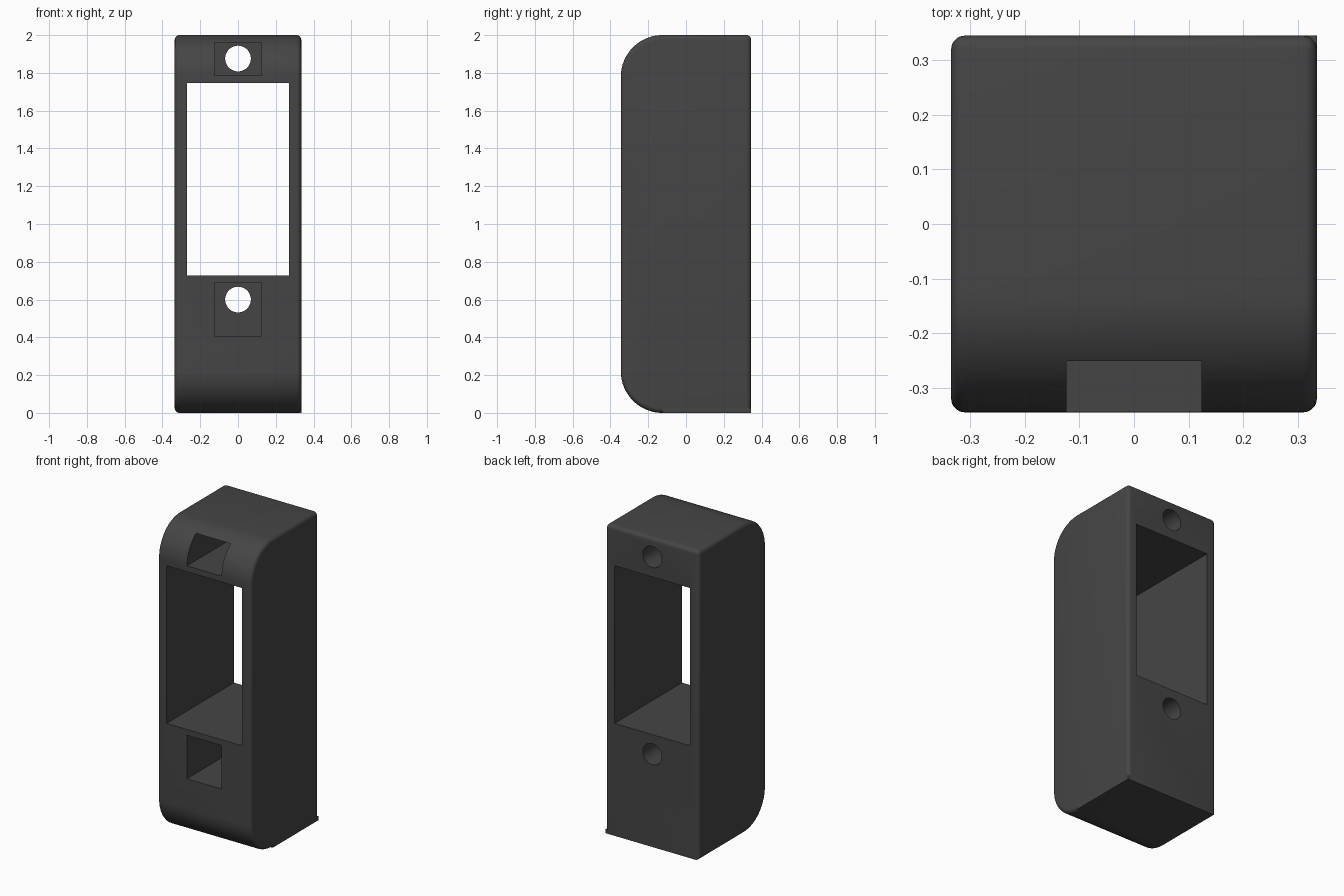
import bpy, bmesh, math

if "Cube" in bpy.data.objects:
    bpy.data.objects.remove(bpy.data.objects["Cube"])

HX, HY, H = 0.335, 0.345, 2.0   # half width, half depth, height
R, B = 0.22, 0.025              # large front radius, small edge rounding

charcoal = bpy.data.materials.new("charcoal")
charcoal.use_nodes = True
charcoal.diffuse_color = (0.06, 0.06, 0.06, 1)
charcoal.node_tree.nodes["Principled BSDF"].inputs["Base Color"].default_value = (0.06, 0.06, 0.06, 1)


def add_object(name, bm):
    mesh = bpy.data.meshes.new(name)
    bmesh.ops.recalc_face_normals(bm, faces=bm.faces)
    bm.to_mesh(mesh)
    bm.free()
    mesh.materials.append(charcoal)
    ob = bpy.data.objects.new(name, mesh)
    bpy.context.collection.objects.link(ob)
    return ob


def box(name, x0, x1, y0, y1, z0, z1):
    bm = bmesh.new()
    bmesh.ops.create_cube(bm, size=1)
    for v in bm.verts:
        v.co = ((x0 + x1) / 2 + v.co.x * (x1 - x0),
                (y0 + y1) / 2 + v.co.y * (y1 - y0),
                (z0 + z1) / 2 + v.co.z * (z1 - z0))
    return add_object(name, bm)


def rod(name, z, radius):
    bpy.ops.mesh.primitive_cylinder_add(vertices=48, radius=radius, depth=1.2,
                                        location=(0, 0.3, z), rotation=(math.pi / 2, 0, 0))
    ob = bpy.context.object
    ob.name = name
    ob.data.materials.append(charcoal)
    return ob


# Side profile with two large rounded front corners, extruded across the width
N = 20
profile = [(HY, 0), (HY, H)]
for zc, start in ((H - R, 90), (R, 180)):
    for i in range(N + 1):
        a = math.radians(start + 90 * i / N)
        profile.append((-HY + R + R * math.cos(a), zc + R * math.sin(a)))
bm = bmesh.new()
face = bm.faces.new([bm.verts.new((-HX, y, z)) for y, z in profile])
out = bmesh.ops.extrude_face_region(bm, geom=[face])
for v in out["geom"]:
    if isinstance(v, bmesh.types.BMVert):
        v.co.x = HX
bmesh.ops.recalc_face_normals(bm, faces=bm.faces)

# Small rounding on both side outlines and on the top back edge
def rounded(e):
    a, b = e.verts
    if abs(a.co.x - b.co.x) < 1e-5:
        return True
    return all(v.co.y > HY - 1e-4 and v.co.z > H - 1e-4 for v in e.verts)

bmesh.ops.bevel(bm, geom=[e for e in bm.edges if rounded(e)], offset=B,
                offset_type='OFFSET', segments=5, profile=0.5,
                affect='EDGES', clamp_overlap=False)
body = add_object("housing", bm)

# Through window, two deep screw pockets and their screw holes
cutters = [
    box("window_cutter", -0.27, 0.27, -1, 1, 0.727, 1.747),
    box("upper_pocket_cutter", -0.124, 0.124, -1, 0.145, 1.785, 1.96),
    box("lower_pocket_cutter", -0.124, 0.124, -1, 0.145, 0.408, 0.69),
    rod("upper_hole_cutter", 1.876, 0.068),
    rod("lower_hole_cutter", 0.6, 0.068),
]
bpy.context.view_layer.objects.active = body
for c in cutters:
    m = body.modifiers.new("cut", 'BOOLEAN')
    m.operation, m.solver, m.object = 'DIFFERENCE', 'EXACT', c
    bpy.context.view_layer.objects.active = body
    bpy.ops.object.modifier_apply(modifier=m.name)
    bpy.data.objects.remove(c)

# Square strip filling the rounding along one bottom edge
box("bottom_edge_strip", HX - B, HX, -HY + R, HY, 0, B)

# Smooth curves, sharp corners
bpy.ops.object.select_all(action='DESELECT')
body.select_set(True)
bpy.context.view_layer.objects.active = body
bpy.ops.object.shade_smooth_by_angle(angle=math.radians(30))
